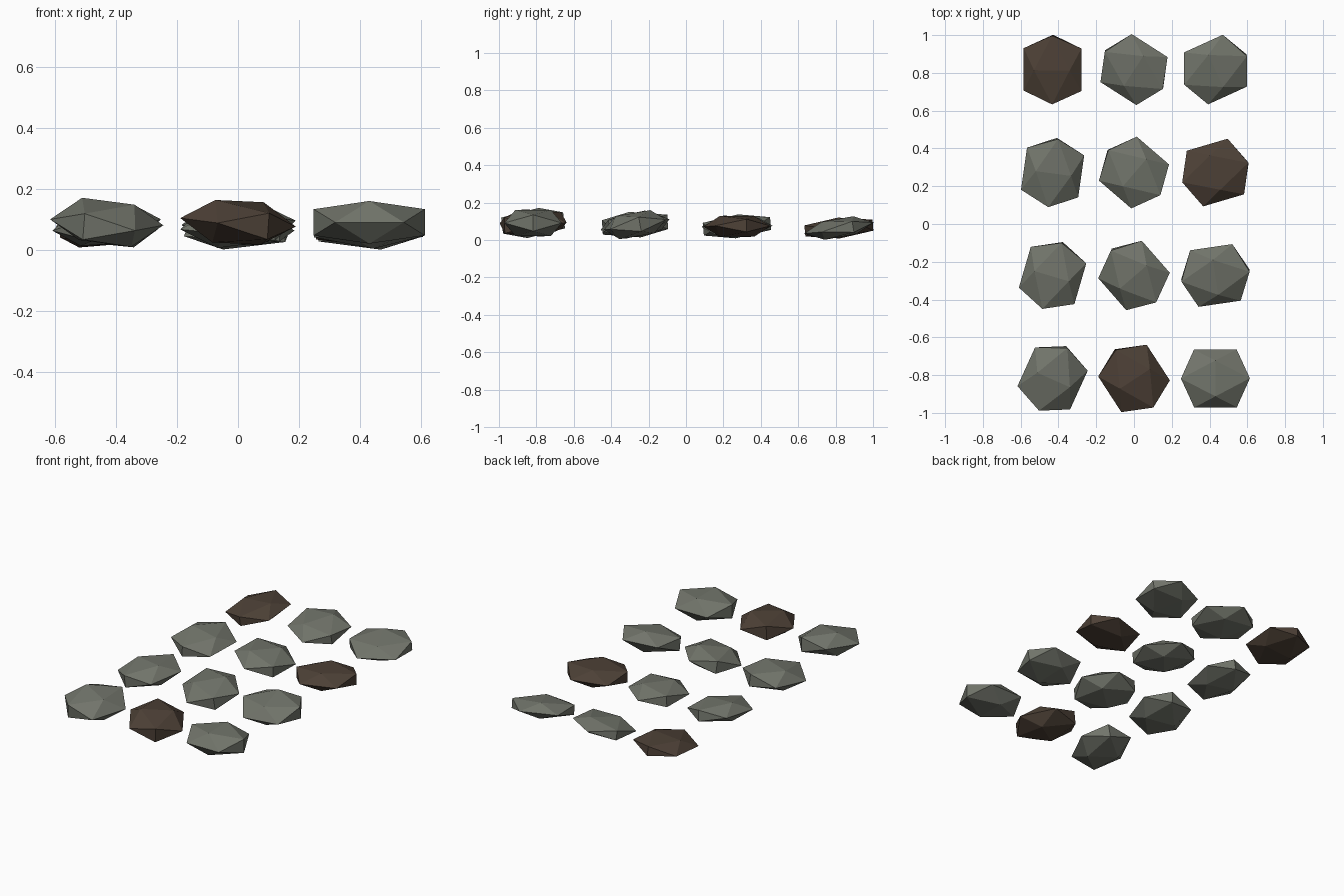
import bpy, bmesh, math
from mathutils import Matrix, Vector

if "Cube" in bpy.data.objects:
    bpy.data.objects.remove(bpy.data.objects["Cube"])


def material(name, rgb):
    m = bpy.data.materials.new(name)
    m.diffuse_color = (*rgb, 1)
    m.use_nodes = True
    m.node_tree.nodes["Principled BSDF"].inputs["Base Color"].default_value = m.diffuse_color
    return m


grey = material("grey_stone", (0.165, 0.175, 0.145))
brown = material("brown_stone", (0.074, 0.052, 0.037))

T = (1 + math.sqrt(5)) / 2
TILT = 0.085


def icosahedron(bm):
    # three crossed golden rectangles, wrapped in a hull
    for a in (-1, 1):
        for b in (-1, 1):
            for co in ((a, 0, b * T), (0, a * T, b), (a * T, b, 0)):
                bm.verts.new(Vector(co) / T)
    bmesh.ops.convex_hull(bm, input=bm.verts[:])
    bmesh.ops.recalc_face_normals(bm, faces=bm.faces[:])


# Flattened stones: four rows of three, each turned one radian further,
# thicker towards the front
for i in range(12):
    row, col = divmod(i, 3)
    bm = bmesh.new()
    icosahedron(bm)
    size = Matrix.Diagonal((0.1535, 0.1825, 0.048 + 0.0073 * row, 1))
    turn = (Matrix.Rotation(TILT, 4, 'X') @ Matrix.Rotation(i, 4, 'Z')
            @ Matrix.Rotation(-TILT, 4, 'Y'))
    place = Matrix.Translation(((col - 1) * 0.431, 0.8175 - 0.545 * row, 0.0645 + 0.009 * row))
    bm.transform(place @ turn @ size)
    me = bpy.data.meshes.new(f"stone_{i + 1}")
    bm.to_mesh(me)
    bm.free()
    me.materials.append(brown if i % 5 == 0 else grey)
    bpy.context.collection.objects.link(bpy.data.objects.new(f"stone_{i + 1}", me))
